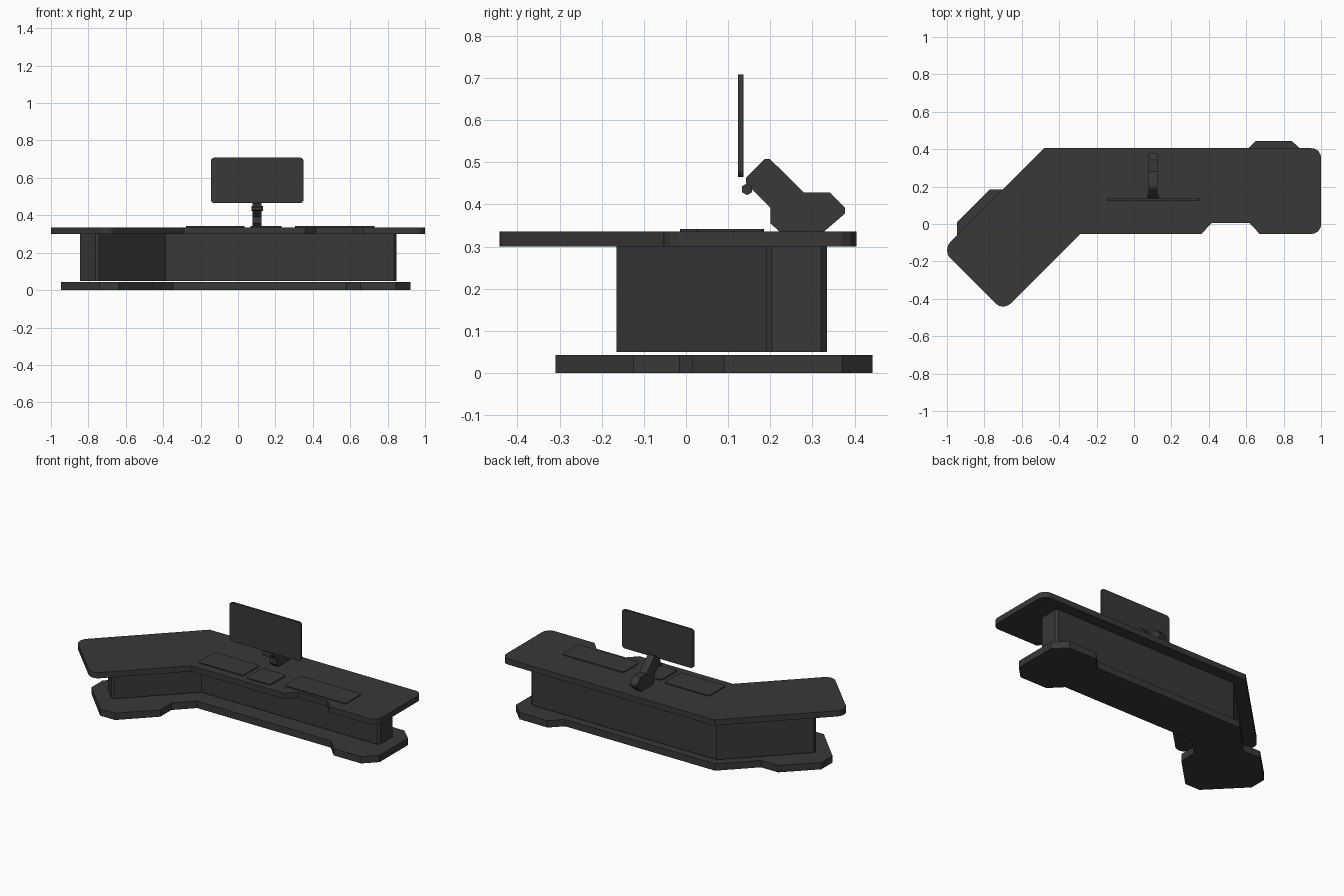
import bpy, bmesh, math
from mathutils import Vector

if "Cube" in bpy.data.objects:
    bpy.data.objects.remove(bpy.data.objects["Cube"])

dark = bpy.data.materials.new("dark_grey")
dark.diffuse_color = (0.04, 0.04, 0.04, 1)
dark.use_nodes = True
dark.node_tree.nodes["Principled BSDF"].inputs["Base Color"].default_value = dark.diffuse_color


def round_corners(pts, steps=4):
    """Points are (u, v) or (u, v, radius); corners with a radius become arcs."""
    out = []
    for i, p in enumerate(pts):
        c = Vector(p[:2])
        if len(p) == 2:
            out.append(c)
            continue
        a = (Vector(pts[i - 1][:2]) - c).normalized()
        b = (Vector(pts[(i + 1) % len(pts)][:2]) - c).normalized()
        r, half = p[2], a.angle(b) / 2
        centre = c + (a + b).normalized() * (r / math.sin(half))
        s = c + a * (r / math.tan(half)) - centre
        e = c + b * (r / math.tan(half)) - centre
        for k in range(steps + 1):
            out.append(centre + s.lerp(e, k / steps).normalized() * r)
    return out


def prism(name, pts, lo, hi, axis="z", steps=4, caps=True):
    """Extrude an outline between lo and hi along the given axis."""
    place = {"z": lambda u, v, w: (u, v, w),
             "x": lambda u, v, w: (w, u, v),
             "y": lambda u, v, w: (u, w, v)}[axis]
    bm = bmesh.new()
    ring = round_corners(pts, steps)
    bottom = [bm.verts.new(place(p.x, p.y, lo)) for p in ring]
    top = [bm.verts.new(place(p.x, p.y, hi)) for p in ring]
    n = len(ring)
    for i in range(n):
        j = (i + 1) % n
        bm.faces.new((bottom[i], bottom[j], top[j], top[i]))
    if caps:
        bm.faces.new(bottom)
        bm.faces.new(top)
    bmesh.ops.recalc_face_normals(bm, faces=bm.faces)
    me = bpy.data.meshes.new(name)
    bm.to_mesh(me)
    bm.free()
    me.materials.append(dark)
    ob = bpy.data.objects.new(name, me)
    bpy.context.collection.objects.link(ob)
    return ob


def rect(x0, x1, y0, y1, r):
    return [(x0, y0, r), (x1, y0, r), (x1, y1, r), (x0, y1, r)]


# Floor plinth: bent strip with an octagonal foot at each end
prism("base_plinth", [
    (-.347, .09), (-.452, -.015), (-.452, -.125), (-.637, -.31), (-.74, -.31),
    (-.947, -.1), (-.947, .01), (-.77, .185), (-.65, .185), (-.463, .372),
    (.58, .372), (.65, .443), (.845, .443), (.921, .37), (.921, .09),
    (.845, .014), (.655, .014), (.58, .09)], 0, .043)

# Hull between plinth and top, open where it is hidden
prism("pedestal", [
    (-.388, .19), (-.753, -.175, .014), (-.8555, -.0725, .014), (-.448, .335),
    (.848, .335, .014), (.848, .19, .014)], .05, .30, steps=1, caps=False)

# Desk top with a front cut-out
prism("desk_top", [
    (-.288, -.053), (-.7, -.465, .055), (-1.025, -.14, .06), (-.48, .405),
    (1, .405, .05), (1, -.053, .05), (.672, -.053), (.618, .005), (.415, .005),
    (.36, -.053)], .30, .336)

# Thin pads lying on the desk
for name, x0, x1, y0, y1 in (("left_pad", -.277, .035, 0, .165),
                             ("middle_pad", .068, .233, -.014, .145),
                             ("right_pad", .305, .73, .025, .185)):
    prism(name, rect(x0, x1, y0, y1, .012), .334, .342)

# Cranked screen arm
prism("screen_arm", [
    (.222, .335), (.302, .335), (.327, .335), (.377, .378), (.377, .392),
    (.341, .428), (.28, .428), (.199, .508), (.187, .508), (.142, .463),
    (.142, .451), (.201, .392), (.201, .355)], .078, .126, "x")

# Hexagonal hinge barrel at the tip of the arm, under the screen
hinge = [(.145 + .014 * math.cos(math.radians(60 * i + 30)),
          .436 + .014 * math.sin(math.radians(60 * i + 30))) for i in range(6)]
prism("hinge_barrel", hinge, .072, .134, "x")

# Screen
prism("screen", rect(-.145, .35, .465, .708, .018), .123, .136, "y")
